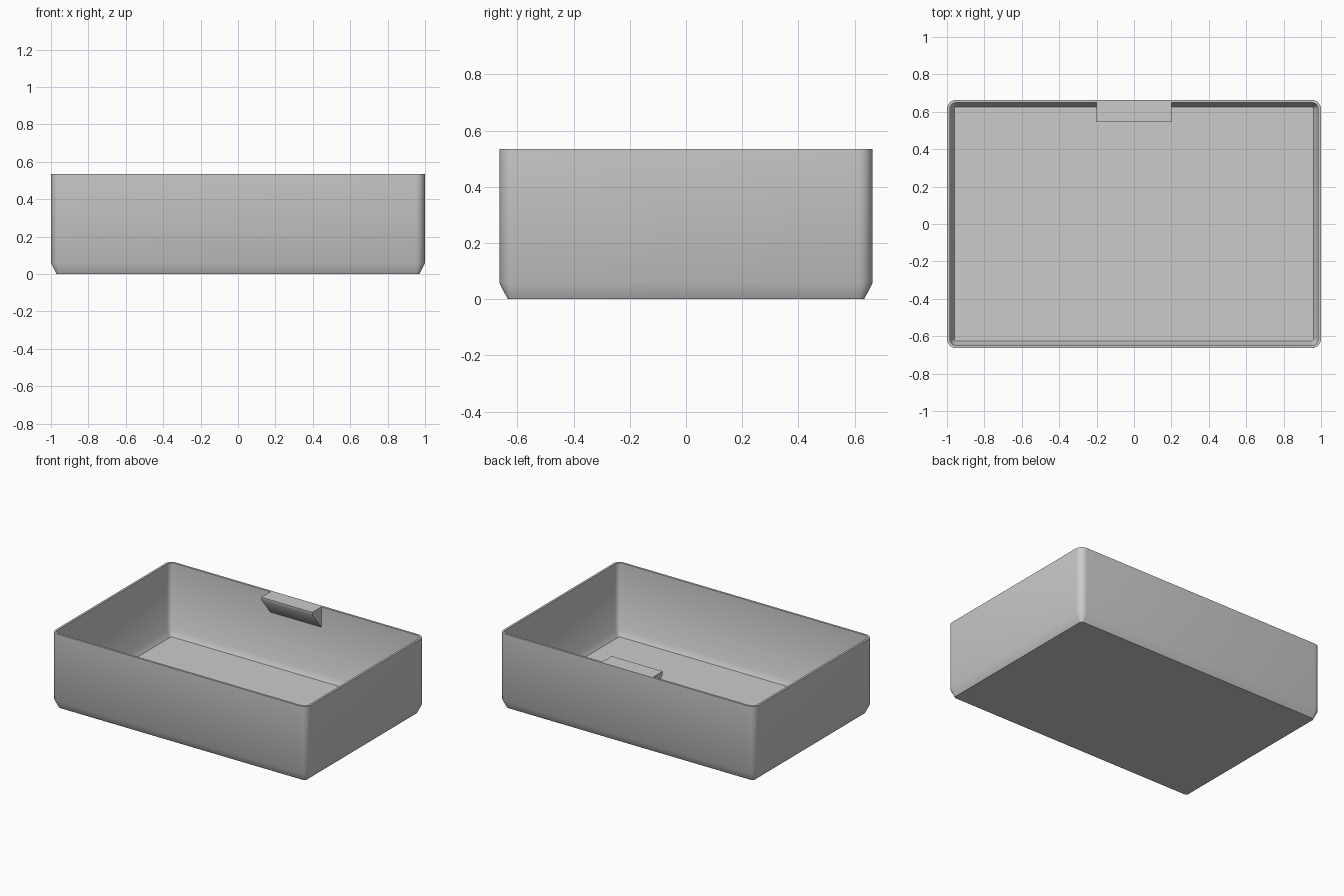
import bpy, bmesh, math

if "Cube" in bpy.data.objects:
    bpy.data.objects.remove(bpy.data.objects["Cube"], do_unlink=True)

HALF_X, HALF_Y, HEIGHT = 1.0, 0.664, 0.535
CORNER = 0.05
STEPS = 6

grey = bpy.data.materials.new("plain grey")
grey.use_nodes = True
colour = (0.6, 0.6, 0.6, 1)
grey.diffuse_color = colour
grey.node_tree.nodes["Principled BSDF"].inputs["Base Color"].default_value = colour


def rounded_ring(bm, inset, z):
    """Rounded rectangle, offset inward from the outer wall."""
    r = CORNER - inset
    cx, cy = HALF_X - CORNER, HALF_Y - CORNER
    ring = []
    for q, (sx, sy) in enumerate([(1, 1), (-1, 1), (-1, -1), (1, -1)]):
        for i in range(STEPS + 1):
            a = (q + i / STEPS) * math.pi / 2
            ring.append(bm.verts.new((sx * cx + r * math.cos(a), sy * cy + r * math.sin(a), z)))
    return ring


def finish(bm, name):
    bmesh.ops.recalc_face_normals(bm, faces=bm.faces)
    mesh = bpy.data.meshes.new(name)
    bm.to_mesh(mesh)
    bm.free()
    mesh.materials.append(grey)
    obj = bpy.data.objects.new(name, mesh)
    bpy.context.collection.objects.link(obj)
    bpy.ops.object.select_all(action='DESELECT')
    obj.select_set(True)
    bpy.context.view_layer.objects.active = obj
    bpy.ops.object.shade_smooth_by_angle(angle=math.radians(40))
    return obj


# Open tray: outer wall, rim, inner wall and floor as one lofted shell
bm = bmesh.new()
sections = [(0.03, 0), (0, 0.058), (0, HEIGHT),
            (0.015, HEIGHT), (0.015, 0.062), (0.039, 0.022)]
rings = [rounded_ring(bm, inset, z) for inset, z in sections]
for low, high in zip(rings, rings[1:]):
    n = len(low)
    for i in range(n):
        j = (i + 1) % n
        bm.faces.new((low[i], low[j], high[j], high[i]))
bm.faces.new(rings[0])
bm.faces.new(rings[-1])
finish(bm, "tray")

# Wedge-shaped label tab on the inside of the back wall
bm = bmesh.new()
profile = [(0.546, HEIGHT), (0.546, 0.515), (0.649, 0.39), (0.656, 0.39), (0.656, HEIGHT)]
face = bm.faces.new([bm.verts.new((-0.2, y, z)) for y, z in profile])
side = bmesh.ops.extrude_face_region(bm, geom=[face])
bmesh.ops.translate(bm, vec=(0.4, 0, 0),
                    verts=[g for g in side["geom"] if isinstance(g, bmesh.types.BMVert)])
finish(bm, "label_tab")
